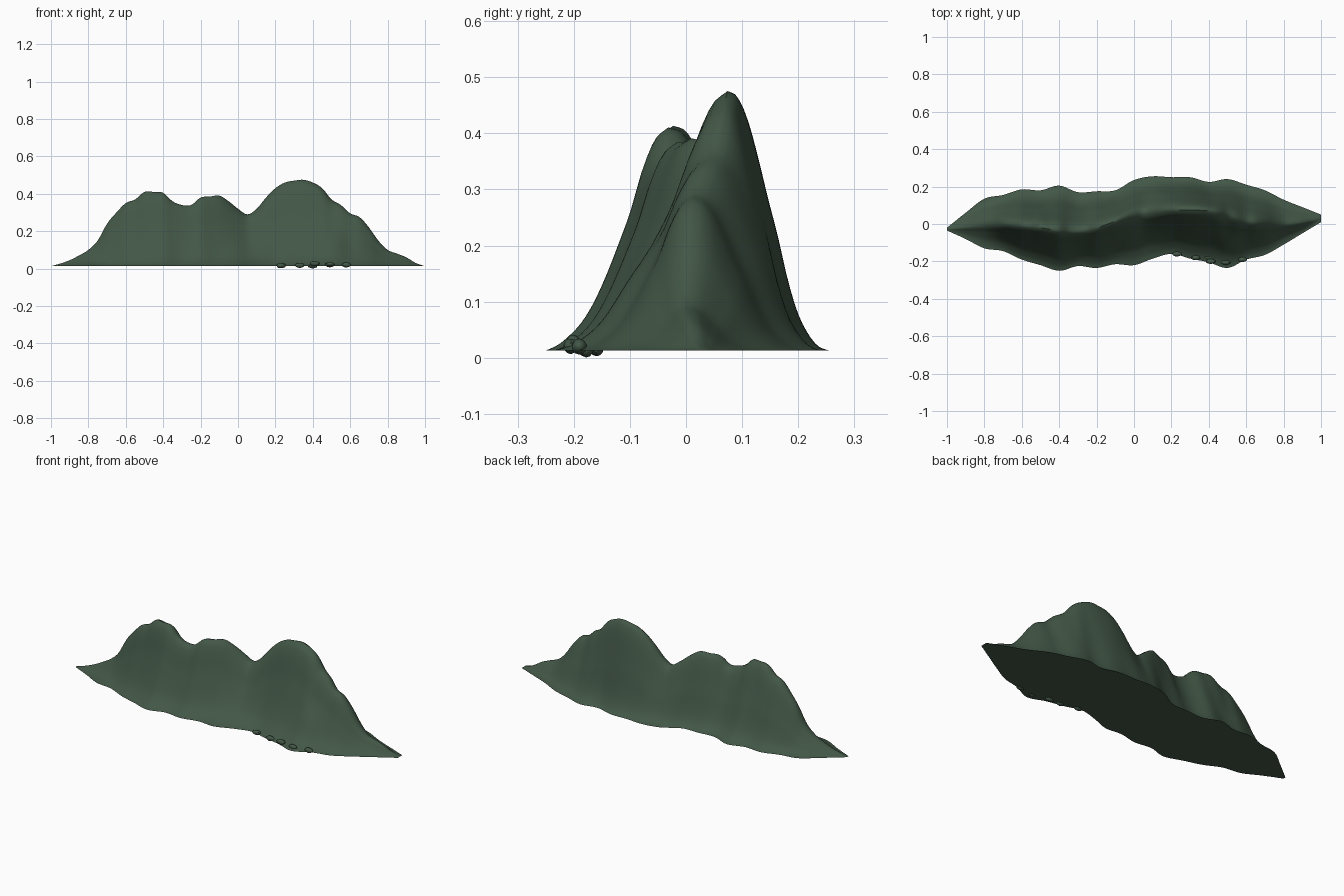
import bpy
import bmesh
import math
import random

random.seed(4)
BASE = 0.013

cube = bpy.data.objects.get("Cube")
if cube:
    bpy.data.objects.remove(cube, do_unlink=True)


def make_material(name, color):
    mat = bpy.data.materials.new(name)
    mat.use_nodes = True
    mat.diffuse_color = color
    node = next(n for n in mat.node_tree.nodes if n.type == 'BSDF_PRINCIPLED')
    node.inputs["Base Color"].default_value = color
    node.inputs["Roughness"].default_value = 0.9
    return mat


def sample(values, t):
    """Smooth curve through evenly spaced values in hundredths, t in 0..1."""
    last = len(values) - 1
    i = min(int(t * last), last - 1)
    f = t * last - i
    b, c = values[i], values[i + 1]
    a = values[i - 1] if i > 0 else 2 * b - c
    d = values[i + 2] if i + 2 <= last else 2 * c - b
    cubic = b + 0.5 * f * (c - a + f * (2*a - 5*b + 4*c - d + f * (3*(b - c) + d - a)))
    return cubic / 100


def finish(bm, name, mat, angle):
    bmesh.ops.recalc_face_normals(bm, faces=bm.faces)
    mesh = bpy.data.meshes.new(name)
    bm.to_mesh(mesh)
    bm.free()
    mesh.materials.append(mat)
    obj = bpy.data.objects.new(name, mesh)
    bpy.context.collection.objects.link(obj)
    bpy.ops.object.select_all(action='DESELECT')
    obj.select_set(True)
    bpy.context.view_layer.objects.active = obj
    bpy.ops.object.shade_smooth_by_angle(angle=math.radians(angle))
    return obj


green = make_material("forest green", (0.055, 0.095, 0.062, 1))

# Curves that run from the right tip to the left tip of the range
SKYLINE = [1.3, 2.7, 4.5, 7, 10, 15, 24, 30, 35, 37, 41, 41, 40.5, 36, 34, 34, 38,
           38.5, 39, 36, 32, 29, 32, 38, 43, 46, 47, 47.5, 46, 43, 37, 34, 29.5,
           27.5, 22, 15, 10, 8, 6, 3, 1.3]
FRONT = [-3.5, -8, -13, -14.5, -19, -22, -25, -22.5, -23.5, -21.5, -22, -18.5,
         -16, -18.5, -20.5, -23.5, -19, -16.5, -11, -5, 1]
BACK = [-2, 6, 13.5, 15.5, 18.5, 18, 20.5, 17, 17.5, 18, 23.5, 25.5, 25, 25,
        22.5, 24, 21, 18, 13, 9, 5]
CREST = [-2.8, -1.5, 0, 0, -1, -2, -3.5, -4, -2, 1.5, 5, 6.5, 7.5, 7.5, 7, 5,
         1.5, 0.5, 0, 1, 3]
# Slope sections, height share from crest to foot
FRONT_SLOPE = [100, 95, 82, 63, 48, 34, 22, 13, 7, 2.5, 0]
BACK_SLOPE = [100, 98, 90, 76, 60, 45, 28, 15, 7, 2, 0]

# Mountain range, lofted across the crest
bm = bmesh.new()
STATIONS, STEPS = 160, 24
rows = []
for i in range(STATIONS + 1):
    t = i / STATIONS
    x = 2 * t - 1
    crest = sample(CREST, t)
    top = sample(SKYLINE, t) - BASE
    row = []
    for j in range(-STEPS, STEPS + 1):
        s = abs(j) / STEPS
        foot, slope = (FRONT, FRONT_SLOPE) if j < 0 else (BACK, BACK_SLOPE)
        y = crest + (sample(foot, t) - crest) * s
        z = BASE + top * max(0, sample(slope, s))
        # Small spur low on the front slope
        if j < 0:
            spur = math.exp(-((x - 0.51) / 0.08) ** 2 - ((y + 0.11) / 0.045) ** 2)
            z += 0.03 * spur * (1 - s * s)
        row.append(bm.verts.new((x, y, z)))
    rows.append(row)
for r0, r1 in zip(rows, rows[1:]):
    for j in range(2 * STEPS):
        bm.faces.new((r0[j], r1[j], r1[j + 1], r0[j + 1]))
    # Flat underside
    bm.faces.new((r0[0], r0[-1], r1[-1], r1[0]))
finish(bm, "mountain_range", green, 50)

# Boulders along the front foot
ROCKS = [(0.23, -0.16, 0.016), (0.33, -0.18, 0.017), (0.40, -0.178, 0.014),
         (0.41, -0.20, 0.027), (0.49, -0.205, 0.021), (0.58, -0.19, 0.02)]
for k, (x, y, z) in enumerate(ROCKS):
    bm = bmesh.new()
    bmesh.ops.create_icosphere(bm, subdivisions=2, radius=1)
    for v in bm.verts:
        v.co *= random.uniform(0.9, 1.05)
        v.co.x = x + v.co.x * 0.026
        v.co.y = y + v.co.y * 0.014
        v.co.z = max(0, z + v.co.z * 0.014)
    finish(bm, f"foot_boulder_{k + 1}", green, 40)
